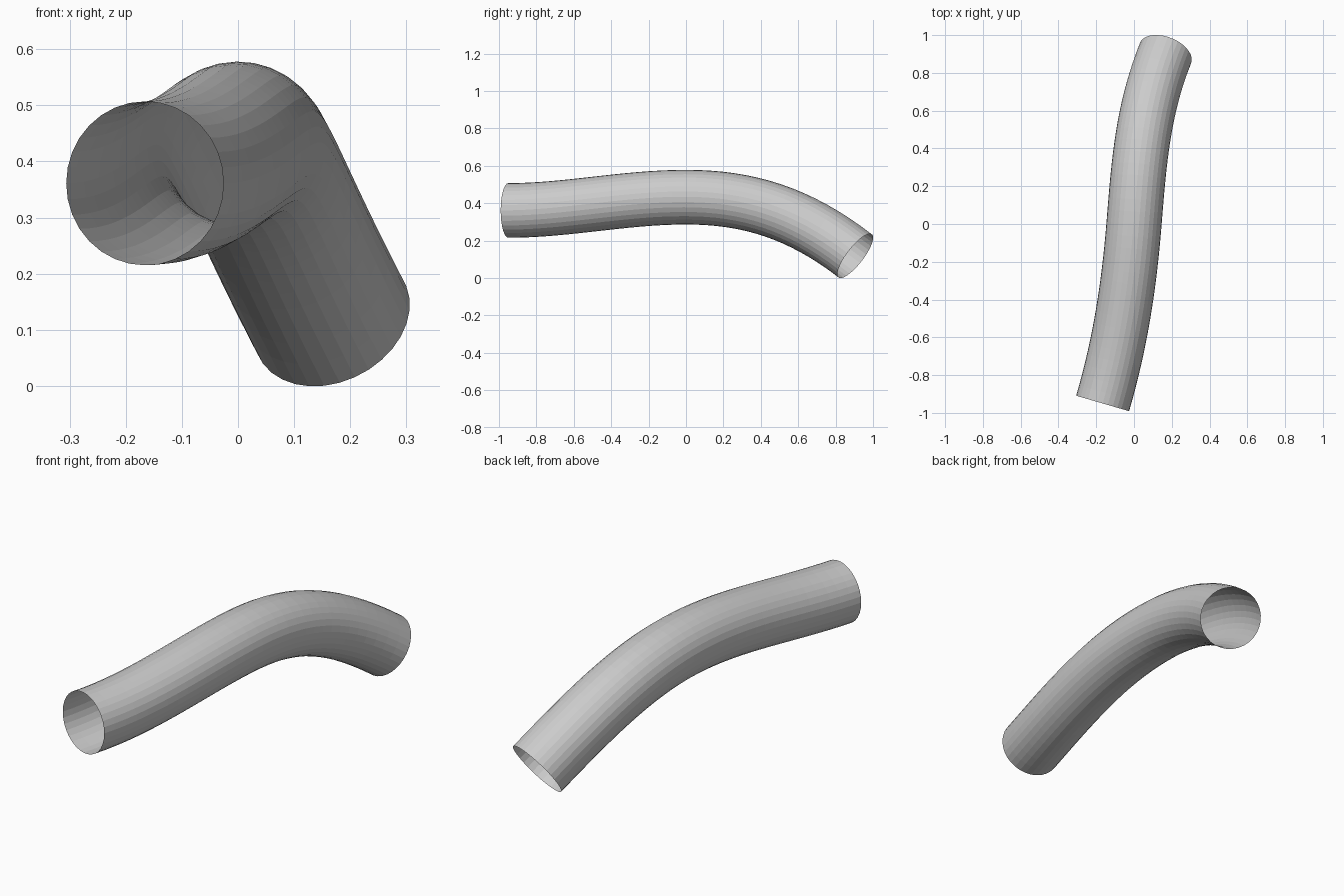
import bpy
from mathutils import Vector

if "Cube" in bpy.data.objects:
    bpy.data.objects.remove(bpy.data.objects["Cube"])

# Centre-line knots: position, tangent direction, handle length
knots = [
    ((-0.166, -0.95, 0.361), (0.28, 0.96, 0.0), 0.33),
    ((0.0, 0.0, 0.432), (0.08, 1.0, 0.0), 0.33),
    ((0.167, 0.905, 0.118), (0.40, 1.0, -0.77), 0.40),
]

# Hollow, open-ended bent pipe
curve = bpy.data.curves.new("bent_pipe", "CURVE")
curve.dimensions = "3D"
curve.bevel_depth = 0.146
curve.bevel_resolution = 14
curve.resolution_u = 16
curve.use_fill_caps = False

spline = curve.splines.new("BEZIER")
spline.bezier_points.add(len(knots) - 1)
for point, (pos, direction, length) in zip(spline.bezier_points, knots):
    step = Vector(direction).normalized() * length
    point.handle_left_type = point.handle_right_type = "FREE"
    point.co = pos
    point.handle_left = Vector(pos) - step
    point.handle_right = Vector(pos) + step
spline.use_smooth = False

pipe = bpy.data.objects.new("bent_pipe", curve)
bpy.context.collection.objects.link(pipe)
